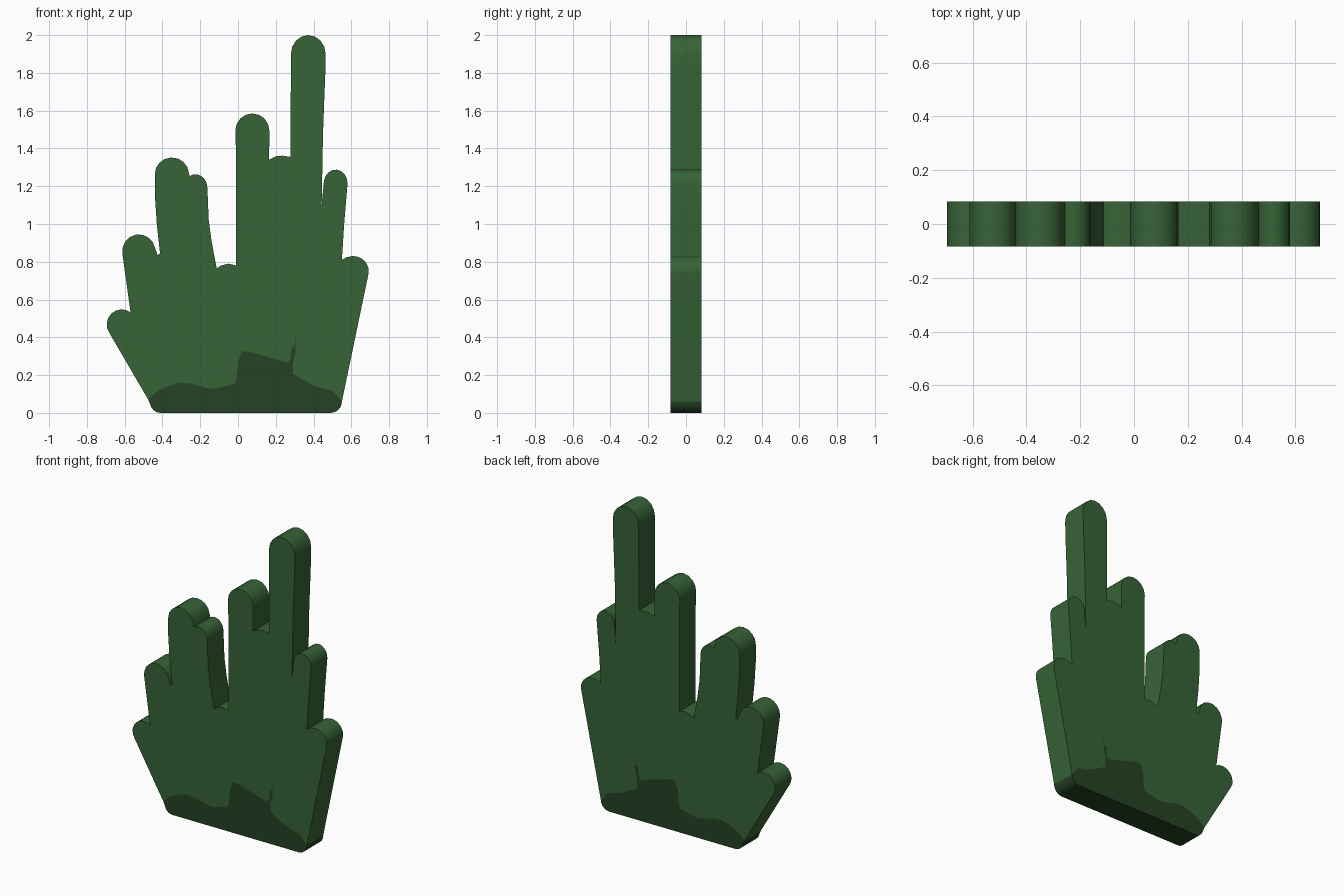
import bpy, bmesh, math

HALF = 0.083  # half the slab thickness


def material(name, rgb):
    m = bpy.data.materials.new(name)
    m.diffuse_color = (*rgb, 1)
    return m


def arc(cx, cz, rx, rz, a0, a1, n=8):
    """Points of an elliptical arc from angle a0 to a1 (degrees)."""
    pts = []
    for i in range(n + 1):
        a = math.radians(a0 + (a1 - a0) * i / n)
        pts.append((cx + rx * math.cos(a), cz + rz * math.sin(a)))
    return pts


# Upper silhouette, left to right: rounded blade tips joined by blade edges
top = [(-0.475, 0.07)]
top += arc(-0.615, 0.468, 0.08, 0.08, 215, 55)
top += arc(-0.525, 0.855, 0.088, 0.09, 190, 10)
top += [(-0.425, 0.835), (-0.413, 0.845), (-0.43, 1.0), (-0.44, 1.15)]
top += arc(-0.35, 1.265, 0.09, 0.087, 180, 5)
top += arc(-0.225, 1.19, 0.063, 0.073, 120, 0)
top += [(-0.155, 1.02), (-0.14, 0.91), (-0.113, 0.765),
        (-0.09, 0.78), (-0.05, 0.79), (-0.01, 0.78), (-0.01, 1.35)]
top += arc(0.076, 1.495, 0.09, 0.09, 180, 0)
top += [(0.165, 1.34), (0.20, 1.358), (0.235, 1.362), (0.278, 1.355)]
top += arc(0.372, 1.9, 0.092, 0.1, 180, 0)
top += [(0.463, 1.82), (0.45, 1.48), (0.443, 1.1)]
top += arc(0.517, 1.215, 0.063, 0.073, 170, 0)
top += [(0.562, 1.0), (0.55, 0.81), (0.575, 0.824)]
top += arc(0.61, 0.75, 0.082, 0.08, 95, -12)
top += [(0.55, 0.06)]

# Rounded base, right to left
base = arc(0.49, 0.06, 0.06, 0.06, -15, -90, 5) + arc(-0.41, 0.055, 0.055, 0.055, 270, 210, 4)

# Ragged upper limit of the dark root patch, left to right
patch = [(-0.44, 0.105), (-0.39, 0.135), (-0.31, 0.16), (-0.25, 0.155),
         (-0.15, 0.128), (-0.09, 0.135), (-0.02, 0.155), (-0.007, 0.18),
         (0.0, 0.27), (0.02, 0.325), (0.06, 0.325), (0.16, 0.295),
         (0.265, 0.265), (0.28, 0.29), (0.284, 0.35), (0.297, 0.345),
         (0.31, 0.42), (0.303, 0.35), (0.307, 0.33), (0.291, 0.27),
         (0.291, 0.205), (0.40, 0.145), (0.46, 0.125), (0.50, 0.12)]

bm = bmesh.new()


def row(points, y):
    return [bm.verts.new((x, y, z)) for x, z in points]


# Front and back faces, each split into green blades and dark roots
loops = []
for y in (-HALF, HALF):
    t, b, p = row(top, y), row(base, y), row(patch, y)
    bm.faces.new(t + p[::-1]).material_index = 0
    bm.faces.new([t[0]] + p + [t[-1]] + b).material_index = 1
    loops.append(t + b)

# Side walls around the whole silhouette, dark only around the base
front, back = loops
for i in range(len(front)):
    j = (i + 1) % len(front)
    f = bm.faces.new((front[i], front[j], back[j], back[i]))
    f.material_index = 1 if f.calc_center_median().z < 0.065 else 0

bmesh.ops.recalc_face_normals(bm, faces=bm.faces)
bmesh.ops.triangulate(bm, faces=[f for f in bm.faces if len(f.verts) > 4])

mesh = bpy.data.meshes.new("grass_tuft")
bm.to_mesh(mesh)
bm.free()
mesh.materials.append(material("grass green", (0.037, 0.125, 0.037)))
mesh.materials.append(material("dark root green", (0.018, 0.055, 0.018)))
tuft = bpy.data.objects.new("grass_tuft", mesh)
bpy.context.collection.objects.link(tuft)

# Smooth the rounded tips, keep the slab edges sharp
bpy.context.view_layer.objects.active = tuft
tuft.select_set(True)
bpy.ops.object.shade_smooth_by_angle(angle=math.radians(35))
